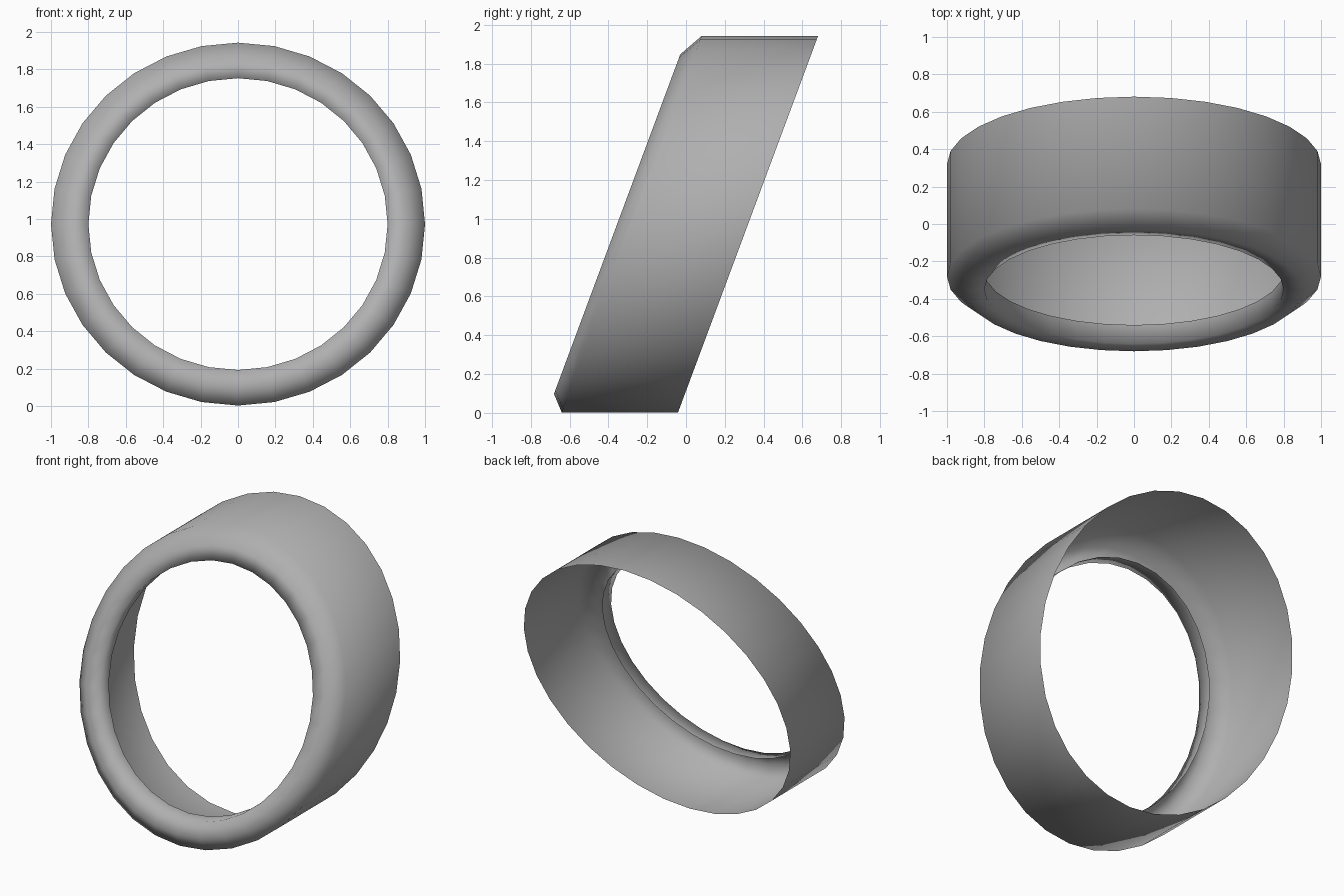
import bpy, bmesh, math

if "Cube" in bpy.data.objects:
    bpy.data.objects.remove(bpy.data.objects["Cube"])

SIDES = 32
CENTRE_Z = 0.973
LEAN = 0.372  # backward lean of every ring (y per unit of z)

# ring profile, back to front and into the lip: centre y, x radius, z radius
PROFILE = [
    (0.32, 1.00, 0.97),     # open back edge
    (-0.28, 1.00, 0.97),    # front shoulder
    (-0.355, 0.90, 0.875),  # crest of the rim
    (-0.35, 0.80, 0.78),    # inner lip
    (-0.25, 0.80, 0.78),    # lip turned back inside
]

bm = bmesh.new()


def ring(y, rx, rz):
    verts = []
    for i in range(SIDES):
        a = 2 * math.pi * i / SIDES
        dz = rz * math.cos(a)
        verts.append(bm.verts.new((rx * math.sin(a), y + LEAN * dz, CENTRE_Z + dz)))
    return verts


# skin the leaning sleeve between consecutive rings
rings = [ring(*p) for p in PROFILE]
for r0, r1 in zip(rings, rings[1:]):
    for i in range(SIDES):
        j = (i + 1) % SIDES
        f = bm.faces.new((r0[i], r0[j], r1[j], r1[i]))
        f.smooth = True

# make the outer wall face outwards
bm.normal_update()
first = next(iter(bm.faces))
if first.normal.z < 0:
    bmesh.ops.reverse_faces(bm, faces=bm.faces[:])

mesh = bpy.data.meshes.new("leaning_rim_sleeve")
bm.to_mesh(mesh)
bm.free()
sleeve = bpy.data.objects.new("leaning_rim_sleeve", mesh)
bpy.context.collection.objects.link(sleeve)

# darker grey finish
grey = bpy.data.materials.new("dark_grey")
grey.diffuse_color = (0.43, 0.43, 0.43, 1)
grey.use_nodes = True
grey.node_tree.nodes["Principled BSDF"].inputs["Base Color"].default_value = grey.diffuse_color
mesh.materials.append(grey)
